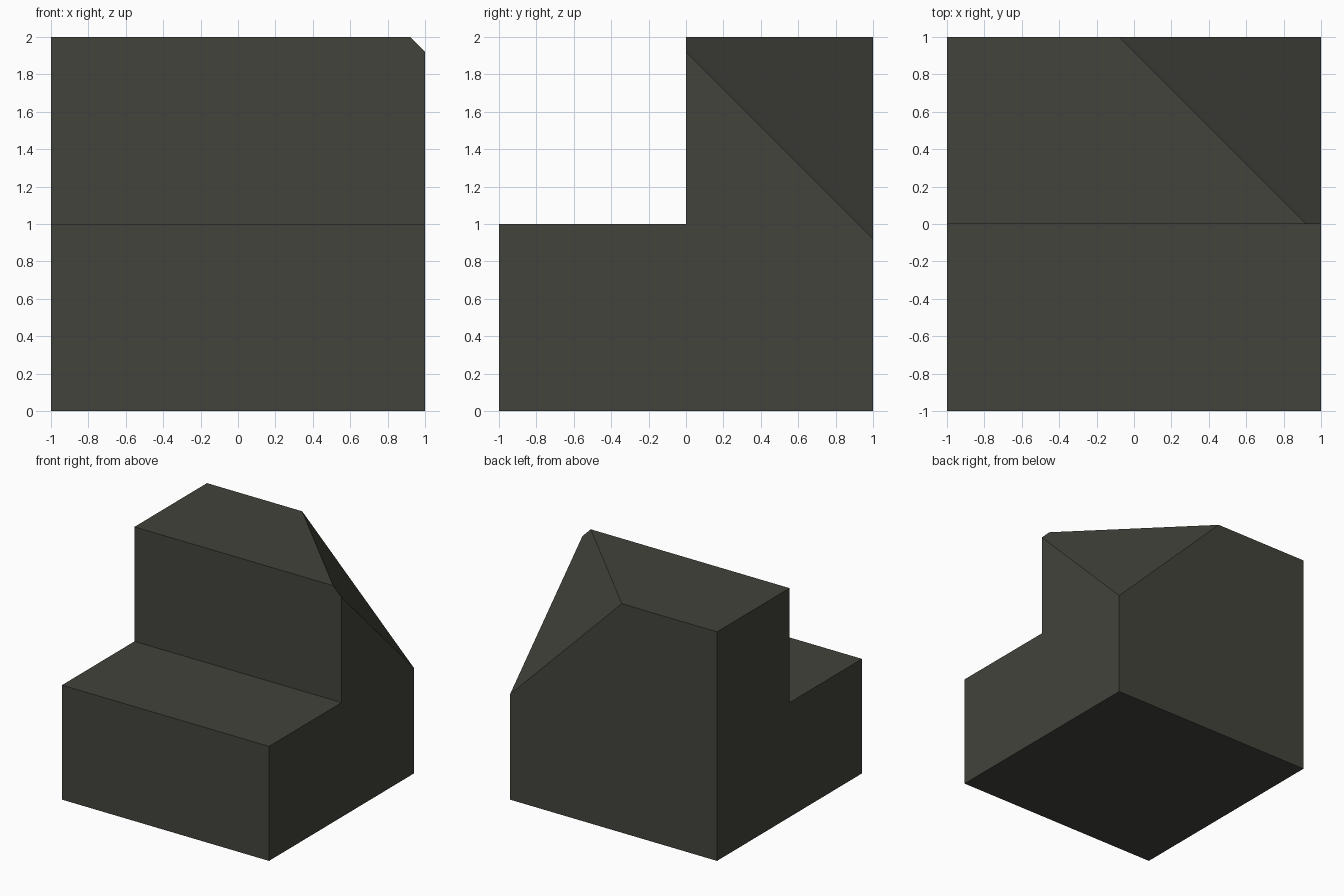
import bpy, bmesh
from mathutils import Vector

if "Cube" in bpy.data.objects:
    bpy.data.objects.remove(bpy.data.objects["Cube"])

# Single dark stone colour
mat = bpy.data.materials.new("dark olive grey")
mat.diffuse_color = (0.056, 0.056, 0.046, 1)
mat.use_nodes = True
mat.node_tree.nodes["Principled BSDF"].inputs["Base Color"].default_value = mat.diffuse_color

# Step block: L-shaped side profile (y, z) extruded along x
profile = [(-1, 0), (1, 0), (1, 2), (0, 2), (0, 1), (-1, 1)]
bm = bmesh.new()
side = bm.faces.new([bm.verts.new((-1, y, z)) for y, z in profile])
ext = bmesh.ops.extrude_face_region(bm, geom=[side])
bmesh.ops.translate(bm, vec=(2, 0, 0),
                    verts=[v for v in ext["geom"] if isinstance(v, bmesh.types.BMVert)])

# Slanted corner: slice off the back right top with the plane x + y + z = 2.92
cut = bmesh.ops.bisect_plane(bm, geom=bm.verts[:] + bm.edges[:] + bm.faces[:],
                             plane_co=Vector((1, 1, 0.92)), plane_no=Vector((1, 1, 1)),
                             clear_outer=True)
bmesh.ops.contextual_create(bm, geom=[e for e in cut["geom_cut"]
                                      if isinstance(e, bmesh.types.BMEdge)])
bmesh.ops.recalc_face_normals(bm, faces=bm.faces[:])

mesh = bpy.data.meshes.new("stair_block")
bm.to_mesh(mesh)
bm.free()
mesh.materials.append(mat)
bpy.context.collection.objects.link(bpy.data.objects.new("stair_block", mesh))
